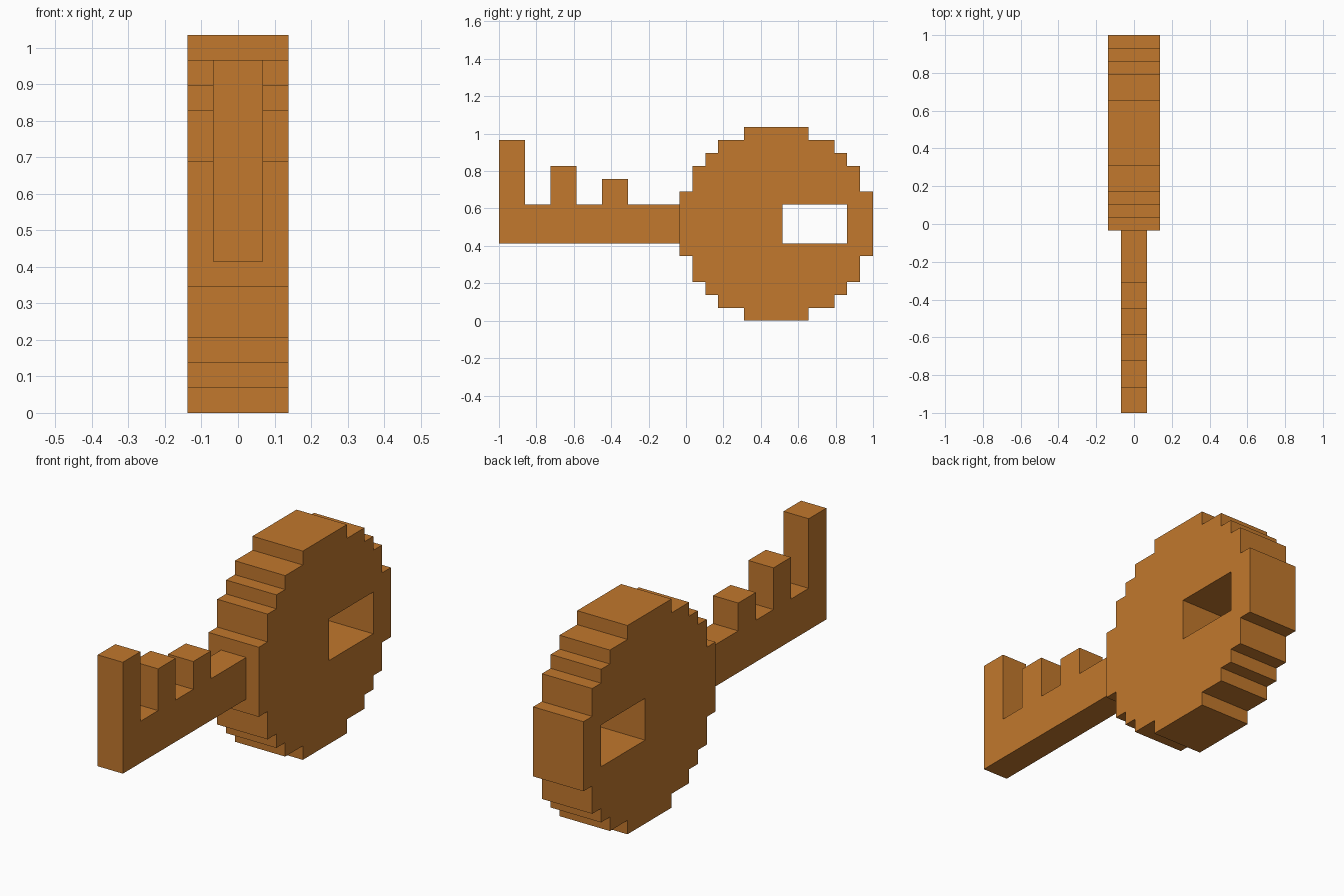
import bpy
import bmesh

cube = bpy.data.objects.get("Cube")
if cube:
    bpy.data.objects.remove(cube, do_unlink=True)

U = 2 / 29  # one block of the stepped grid

bronze = bpy.data.materials.new("orange bronze")
colour = (0.539, 0.188, 0.026, 1)
bronze.diffuse_color = colour
bronze.use_nodes = True
bronze.node_tree.nodes["Principled BSDF"].inputs["Base Color"].default_value = colour


def plate(name, loops, half_width):
    """Fill side-on (y, z) outlines given in blocks and extrude them along x."""
    bm = bmesh.new()
    edges = []
    for loop in loops:
        verts = [bm.verts.new((-half_width * U, y * U - 1, z * U)) for y, z in loop]
        edges += [bm.edges.new((v, verts[i - 1])) for i, v in enumerate(verts)]
    bmesh.ops.triangle_fill(bm, edges=edges, use_beauty=True, normal=(-1, 0, 0))
    grown = bmesh.ops.extrude_face_region(bm, geom=bm.faces[:])
    moved = [g for g in grown["geom"] if isinstance(g, bmesh.types.BMVert)]
    bmesh.ops.translate(bm, verts=moved, vec=(2 * half_width * U, 0, 0))
    bmesh.ops.recalc_face_normals(bm, faces=bm.faces[:])
    mesh = bpy.data.meshes.new(name)
    bm.to_mesh(mesh)
    bm.free()
    mesh.materials.append(bronze)
    obj = bpy.data.objects.new(name, mesh)
    bpy.context.collection.objects.link(obj)
    return obj


# Round stepped handle: one quarter outline mirrored to all four
quarter = [(2.5, 7.5), (2.5, 6.5), (4.5, 6.5), (4.5, 5.5), (5.5, 5.5),
           (5.5, 4.5), (6.5, 4.5), (6.5, 2.5), (7.5, 2.5)]
outline = (quarter
           + [(y, -z) for y, z in reversed(quarter)]
           + [(-y, -z) for y, z in quarter]
           + [(-y, z) for y, z in reversed(quarter)])
outline = [(y + 21.5, z + 7.5) for y, z in outline]
hole = [(22, 6), (27, 6), (27, 9), (22, 9)]
plate("key_handle", [outline, hole], 2)

# Shaft with three upright teeth, tallest at the tip
shaft = [(14, 6), (0, 6)]
for start, top in ((0, 14), (4, 12), (8, 11)):
    if start:
        shaft.append((start, 9))
    shaft += [(start, top), (start + 2, top), (start + 2, 9)]
shaft.append((14, 9))
plate("key_shaft", [shaft], 1)
